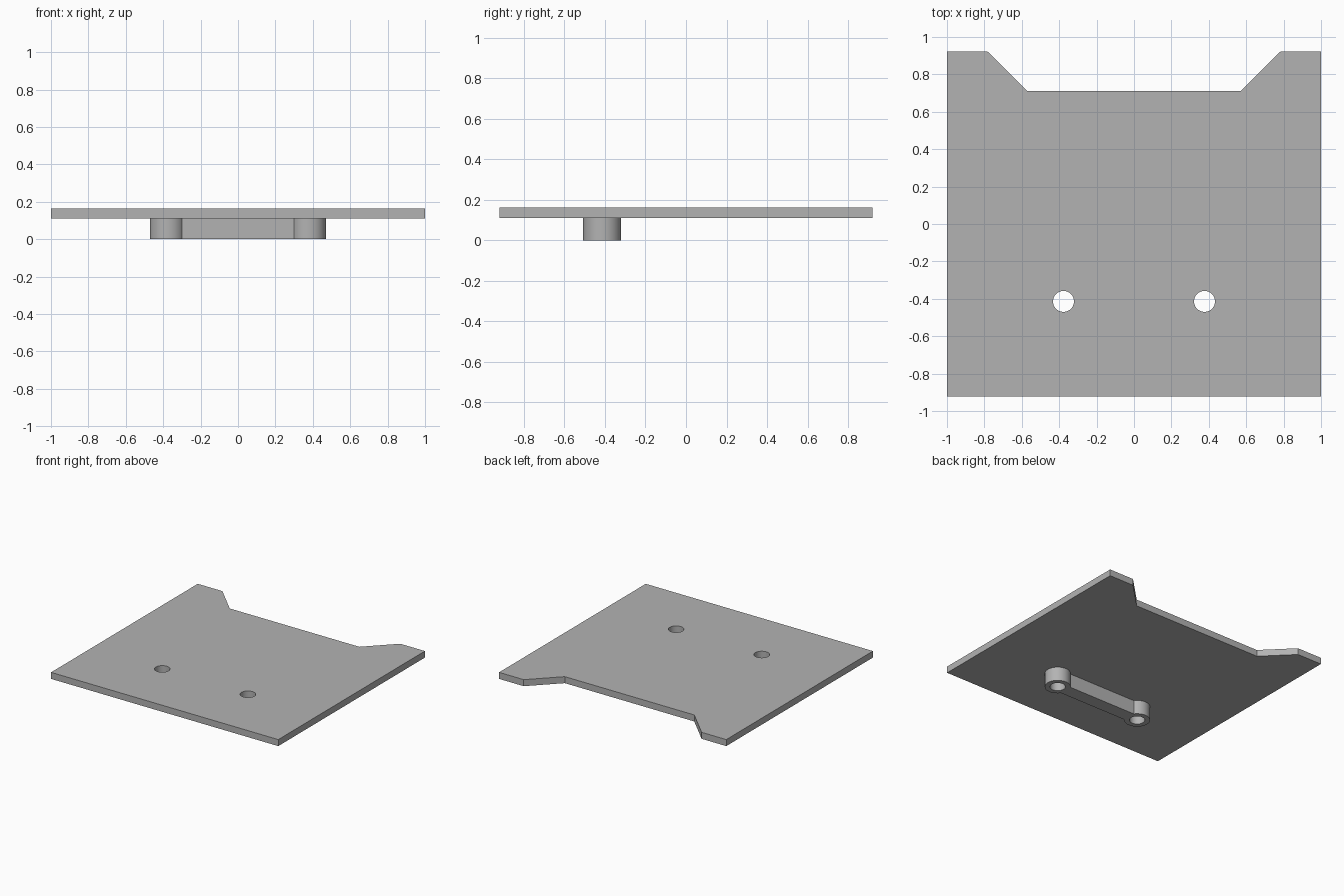
import bpy, bmesh, math

if "Cube" in bpy.data.objects:
    bpy.data.objects.remove(bpy.data.objects["Cube"])

grey = bpy.data.materials.new("light_grey")
grey.diffuse_color = (0.45, 0.45, 0.45, 1)
grey.use_nodes = True
grey.node_tree.nodes["Principled BSDF"].inputs["Base Color"].default_value = grey.diffuse_color

HX, HY, HOLE_R, BOSS_R, BAR = 0.377, -0.414, 0.056, 0.094, 0.054


def arc(cx, cy, r, a0, a1, n):
    return [(cx + r * math.cos(a0 + (a1 - a0) * i / n),
             cy + r * math.sin(a0 + (a1 - a0) * i / n)) for i in range(n + 1)]


def slab(name, loops, z0, z1):
    """Extrude an outline (first loop) with holes (other loops) from z0 to z1."""
    cu = bpy.data.curves.new(name, 'CURVE')
    cu.dimensions, cu.fill_mode = '2D', 'BOTH'
    cu.extrude = (z1 - z0) / 2
    for pts in loops:
        sp = cu.splines.new('POLY')
        sp.points.add(len(pts) - 1)
        for p, (x, y) in zip(sp.points, pts):
            p.co = (x, y, 0, 1)
        sp.use_cyclic_u = True
    ob = bpy.data.objects.new(name, cu)
    bpy.context.collection.objects.link(ob)
    bpy.ops.object.select_all(action='DESELECT')
    ob.select_set(True)
    bpy.context.view_layer.objects.active = ob
    bpy.ops.object.convert(target='MESH')
    ob = bpy.context.object
    # weld caps to walls and lift into place
    bm = bmesh.new()
    bm.from_mesh(ob.data)
    bmesh.ops.remove_doubles(bm, verts=bm.verts, dist=1e-5)
    bmesh.ops.translate(bm, verts=bm.verts, vec=(0, 0, (z0 + z1) / 2))
    bmesh.ops.recalc_face_normals(bm, faces=bm.faces)
    bm.to_mesh(ob.data)
    bm.free()
    ob.data.materials.clear()
    ob.data.materials.append(grey)
    bpy.ops.object.shade_smooth_by_angle(angle=math.radians(30))
    return ob


# two bolt holes shared by both parts
holes = [arc(s * HX, HY, HOLE_R, 0, math.tau, 48)[:-1] for s in (-1, 1)]

# plate with a tapered notch in the back edge
half = [(1, -0.922), (1, 0.922), (0.783, 0.922), (0.57, 0.71)]
plate = half + [(-x, y) for x, y in reversed(half)]
slab("plate", [plate] + holes, 0.111, 0.163)

# mounting link underneath: two round bosses joined by a bar
a = math.asin(BAR / BOSS_R)
link = (arc(HX, HY, BOSS_R, a - math.pi, math.pi - a, 48)
        + arc(-HX, HY, BOSS_R, a, math.tau - a, 48))
slab("mounting_link", [link] + holes, 0.0, 0.111)
